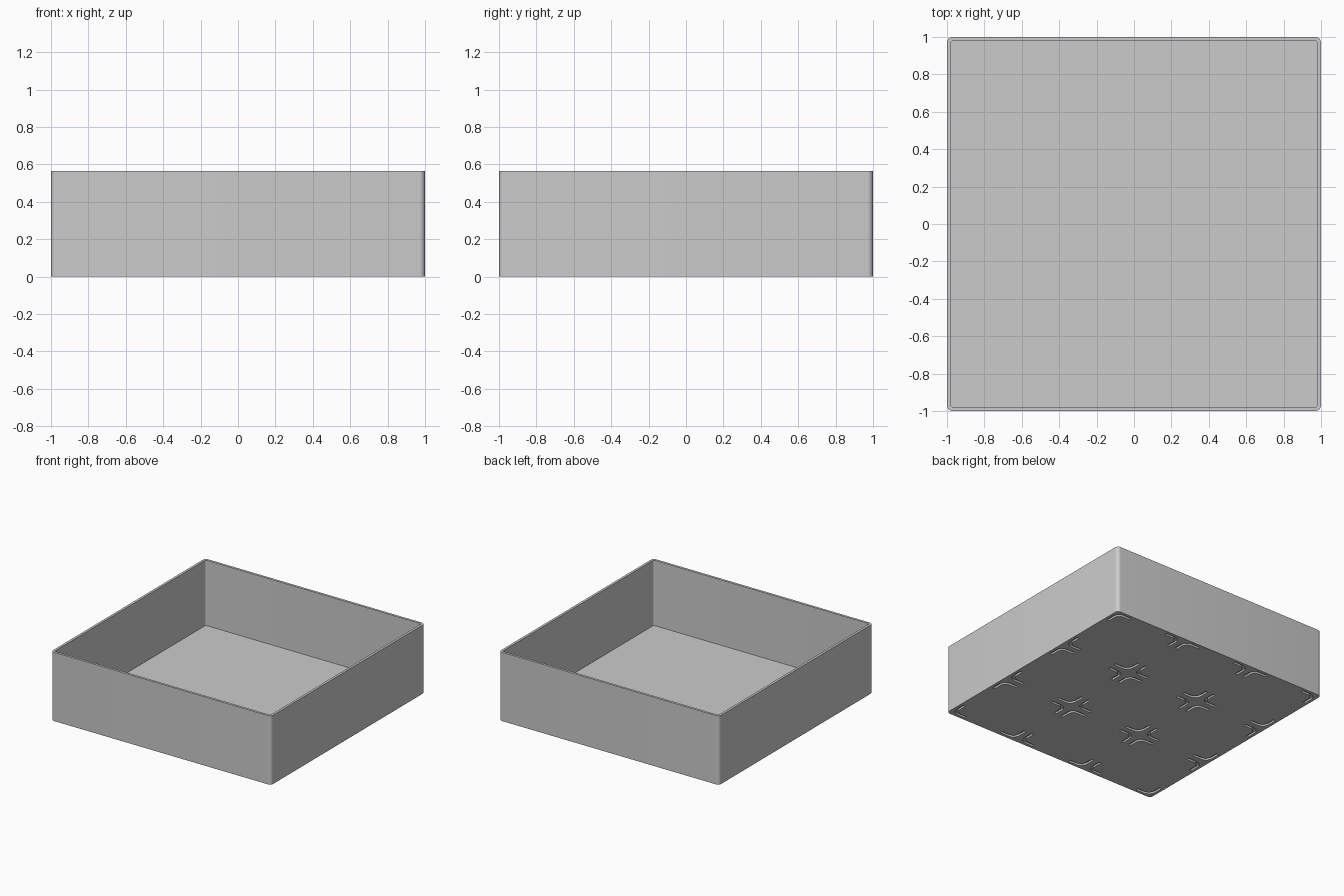
import bpy, bmesh, math

if "Cube" in bpy.data.objects:
    bpy.data.objects.remove(bpy.data.objects["Cube"])

HEIGHT, WALL, FLOOR, RADIUS = 0.565, 0.02, 0.028, 0.03
CELL = 2 / 3                 # the underside is a 3 x 3 grid of cells
GAP, ARM, BEND = 0.035, 0.16, 0.055   # slot offset, reach and bend radius
SLOT_W, SLOT_D = 0.022, 0.015

grey = bpy.data.materials.new("light_grey_plastic")
grey.diffuse_color = (0.6, 0.6, 0.6, 1)
grey.use_nodes = True
grey.node_tree.nodes["Principled BSDF"].inputs["Base Color"].default_value = grey.diffuse_color


def make_object(name, bm):
    bmesh.ops.recalc_face_normals(bm, faces=bm.faces)
    mesh = bpy.data.meshes.new(name)
    bm.to_mesh(mesh)
    bm.free()
    mesh.materials.append(grey)
    obj = bpy.data.objects.new(name, mesh)
    bpy.context.collection.objects.link(obj)
    return obj


def rounded_square(bm, half, radius, z, steps=8):
    ring = []
    for q, (sx, sy) in enumerate([(1, 1), (-1, 1), (-1, -1), (1, -1)]):
        for i in range(steps + 1):
            a = math.radians(90) * (q + i / steps)
            ring.append(bm.verts.new((sx * (half - radius) + radius * math.cos(a),
                                      sy * (half - radius) + radius * math.sin(a), z)))
    return ring


def bridge(bm, a, b):
    n = len(a)
    for i in range(n):
        bm.faces.new((a[i], a[(i + 1) % n], b[(i + 1) % n], b[i]))


# Open tray: outer shell, rim, inner shell and floor
bm = bmesh.new()
rings = [rounded_square(bm, 1, RADIUS, 0),
         rounded_square(bm, 1, RADIUS, HEIGHT),
         rounded_square(bm, 1 - WALL, RADIUS - 0.015, HEIGHT),
         rounded_square(bm, 1 - WALL, RADIUS - 0.015, FLOOR)]
for lower, upper in zip(rings, rings[1:]):
    bridge(bm, lower, upper)
bm.faces.new(rings[0])
bm.faces.new(rings[-1])
tray = make_object("storage_tray", bm)


# Rounded L-shaped slots in the four corners of every underside cell
def bent_path(offset, radius, steps=8):
    centre = GAP + BEND
    pts = [(ARM, offset)]
    for i in range(steps + 1):
        a = math.radians(270 - 90 * i / steps)
        pts.append((centre + radius * math.cos(a), centre + radius * math.sin(a)))
    return pts + [(offset, ARM)]


h = SLOT_W / 2
outline = bent_path(GAP - h, BEND + h) + bent_path(GAP + h, BEND - h)[::-1]
bm = bmesh.new()
for ix in (-1, 0, 1):
    for iy in (-1, 0, 1):
        for sx in (-1, 1):
            for sy in (-1, 1):
                cx, cy = ix * CELL + sx * CELL / 2, iy * CELL + sy * CELL / 2
                low, high = [[bm.verts.new((cx - sx * x, cy - sy * y, z))
                              for x, y in outline] for z in (-0.05, SLOT_D)]
                bridge(bm, low, high)
                bm.faces.new(low)
                bm.faces.new(high)
cutter = make_object("slot_cutter", bm)
cutter.hide_render = True

# Cut the slots, then smooth the rounded corners
bpy.context.view_layer.objects.active = tray
tray.select_set(True)
mod = tray.modifiers.new("slots", "BOOLEAN")
mod.operation, mod.solver, mod.object = "DIFFERENCE", "EXACT", cutter
bpy.ops.object.modifier_apply(modifier=mod.name)
bpy.data.objects.remove(cutter)
bpy.ops.object.shade_smooth_by_angle(angle=math.radians(30))
